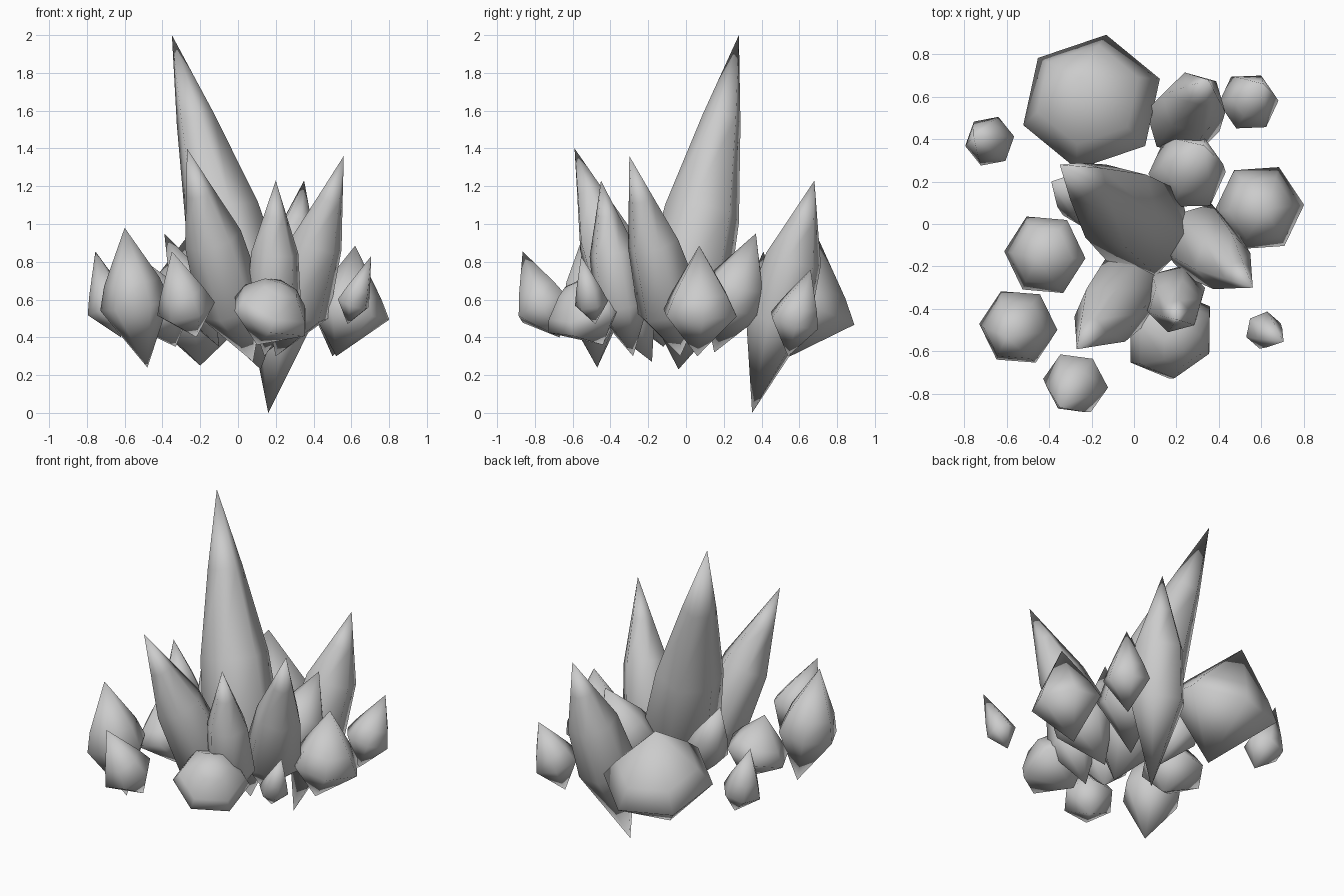
import bpy, bmesh, math
from mathutils import Vector

if "Cube" in bpy.data.objects:
    bpy.data.objects.remove(bpy.data.objects["Cube"])

# (position from girdle to tip, relative radius)
MAIN = [(0.0, 1.0), (0.34, 0.86), (0.69, 0.44)]
TALL = [(0.0, 1.0), (0.43, 0.86), (0.72, 0.42)]
SLIM = [(0.0, 1.0), (0.43, 0.76), (0.72, 0.37)]
MEDIUM = [(0.0, 1.0), (0.3, 0.8)]
STRAIGHT = [(0.0, 1.0), (0.3, 0.74)]
STUBBY = [(0.0, 1.0), (0.35, 0.87), (0.85, 0.45)]


def crystal(name, tip, girdle, bottom, radius, turn, profile):
    """Six-sided leaning crystal: bottom point, rings along the axis, tip."""
    tip, girdle, bottom = Vector(tip), Vector(girdle), Vector(bottom)
    rot = Vector((0, 0, 1)).rotation_difference((tip - bottom).normalized())
    bm = bmesh.new()
    rings = []
    for t, s in profile:
        c = girdle.lerp(tip, t)
        ring = []
        for i in range(6):
            a = math.radians(turn + 60 * i)
            p = Vector((math.cos(a), math.sin(a), 0)) * radius * s
            ring.append(bm.verts.new(c + rot @ p))
        rings.append(ring)
    low, top = bm.verts.new(bottom), bm.verts.new(tip)
    for i in range(6):
        j = (i + 1) % 6
        bm.faces.new((low, rings[0][j], rings[0][i]))
        for a, b in zip(rings, rings[1:]):
            bm.faces.new((a[i], a[j], b[j], b[i]))
        bm.faces.new((rings[-1][i], rings[-1][j], top))
    bm.normal_update()
    me = bpy.data.meshes.new(name)
    bm.to_mesh(me)
    bm.free()
    ob = bpy.data.objects.new(name, me)
    bpy.context.collection.objects.link(ob)
    bpy.ops.object.select_all(action='DESELECT')
    ob.select_set(True)
    bpy.context.view_layer.objects.active = ob
    bpy.ops.object.shade_smooth_by_angle(angle=math.radians(95))


# tall crystals in the middle
crystal("main_spire", (-.35, .28, 2), (.05, -.015, .57), (.12, -.04, .23), .24, -15, MAIN)
crystal("right_spire", (.56, -.30, 1.36), (.31, -.08, .55), (.2, -.03, .3), .185, 14, SLIM)
crystal("front_left_spire", (-.27, -.59, 1.4), (-.03, -.31, .56), (.08, -.18, .27), .18, 5, TALL)
crystal("front_spire", (.2, -.45, 1.23), (.19, -.34, .56), (.14, -.28, .3), .15, 15, TALL)
crystal("back_spire", (.35, .68, 1.23), (.23, .485, .5), (.16, .35, 0), .18, 45, TALL)

# thick and medium crystals around them
crystal("back_boulder_crystal", (-.26, .69, .945), (-.2, .575, .57), (-.2, .45, .25), .34, 19, STRAIGHT)
crystal("right_crystal", (.62, .07, .885), (.59, .075, .53), (.52, .06, .3), .215, 4, STRAIGHT)
crystal("inner_back_crystal", (.33, .37, .95), (.25, .24, .59), (.15, .15, .32), .19, 4, MEDIUM)
crystal("left_crystal", (-.46, -.16, .78), (-.42, -.145, .54), (-.33, -.12, .35), .2, -4, STRAIGHT)
crystal("front_left_crystal", (-.6, -.53, .98), (-.545, -.485, .57), (-.48, -.47, .24), .187, -4, MEDIUM)
crystal("inner_left_crystal", (-.39, .2, .95), (-.23, .11, .6), (-.1, .06, .35), .13, 30, MEDIUM)
crystal("front_stub", (.235, -.59, .685), (.17, -.52, .52), (.1, -.44, .36), .23, -26, STUBBY)

# small outer crystals
crystal("back_right_shard", (.61, .66, .76), (.54, .575, .49), (.5, .54, .3), .145, 4, STRAIGHT)
crystal("front_shard", (-.35, -.865, .855), (-.275, -.75, .55), (-.22, -.67, .4), .158, -5, STRAIGHT)
crystal("right_shard", (.705, -.555, .83), (.61, -.5, .58), (.58, -.48, .47), .09, 20, STRAIGHT)
crystal("left_shard", (-.755, .41, .855), (-.68, .39, .55), (-.62, .38, .4), .122, 10, STRAIGHT)
